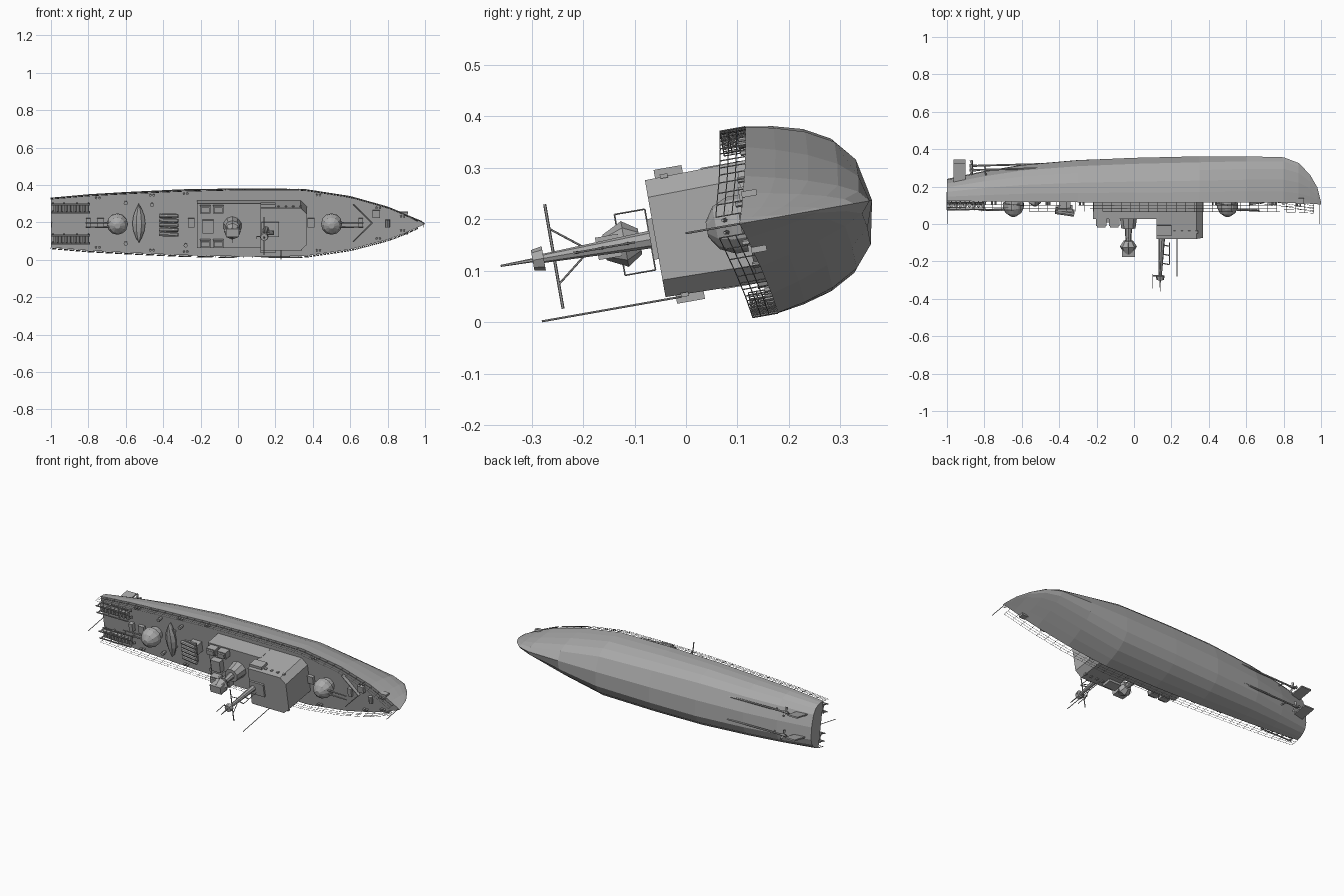
import bpy, bmesh, math
from mathutils import Matrix, Vector

cube = bpy.data.objects.get("Cube")
if cube:
    bpy.data.objects.remove(cube)

grey = bpy.data.materials.new("ship grey")
grey.use_nodes = True
COLOUR = (0.4, 0.4, 0.4, 1)
grey.diffuse_color = COLOUR
grey.node_tree.nodes["Principled BSDF"].inputs["Base Color"].default_value = COLOUR

# The ship lies on its side: parts are built upright (x bow, y port, z up) and tipped over
TIP = Matrix.Translation((0, 0.147, 0.199)) @ Matrix.Rotation(math.radians(100), 4, 'X')


def finish(name, bm):
    bmesh.ops.recalc_face_normals(bm, faces=bm.faces)
    mesh = bpy.data.meshes.new(name)
    bm.to_mesh(mesh)
    bm.free()
    mesh.materials.append(grey)
    ob = bpy.data.objects.new(name, mesh)
    ob.matrix_world = TIP
    bpy.context.collection.objects.link(ob)
    return ob


def box(bm, x0, x1, y0, y1, z0, z1):
    m = Matrix.Translation(((x0 + x1) / 2, (y0 + y1) / 2, (z0 + z1) / 2))
    m = m @ Matrix.Diagonal((x1 - x0, y1 - y0, z1 - z0, 1))
    bmesh.ops.create_cube(bm, size=1, matrix=m)


def tube(bm, p, q, r1, r2=None, n=6):
    p, q = Vector(p), Vector(q)
    d = q - p
    m = Matrix.Translation((p + q) / 2) @ d.to_track_quat('Z', 'Y').to_matrix().to_4x4()
    bmesh.ops.create_cone(bm, cap_ends=True, segments=n, radius1=r1,
                          radius2=r1 if r2 is None else r2, depth=d.length, matrix=m)


def loft(bm, rings):
    rows = [[bm.verts.new(p) for p in r] for r in rings]
    for a, b in zip(rows, rows[1:]):
        for i in range(len(a)):
            j = (i + 1) % len(a)
            bm.faces.new((a[i], a[j], b[j], b[i]))
    bm.faces.new(rows[0])
    bm.faces.new(rows[-1])


def prism(bm, outline, z0, z1, shrink=1):
    loft(bm, [[(x, y, z0) for x, y in outline], [(x, y * shrink, z1) for x, y in outline]])


# Hull stations: x, half width, keel height, deck height, bow sharpness
STATIONS = [(-1, .135, -.09, 0, 0), (-.8, .152, -.135, 0, 0), (-.6, .163, -.17, 0, 0),
            (-.3, .177, -.197, 0, 0), (0, .184, -.21, 0, .1), (.35, .183, -.218, 0, .2),
            (.6, .145, -.218, .006, .5), (.8, .09, -.213, .018, .8), (.88, .058, -.182, .027, .9),
            (.94, .03, -.12, .034, 1), (.98, .011, -.05, .04, 1), (1, .001, .03, .044, 1)]
SECTION = [(1, 0), (.97, .25), (.9, .52), (.76, .76), (.53, .92), (0, 1)]


def edge(x):
    for a, b in zip(STATIONS, STATIONS[1:]):
        if x <= b[0]:
            t = (x - a[0]) / (b[0] - a[0])
            return a[1] + t * (b[1] - a[1]), a[3] + t * (b[3] - a[3])
    return 0, STATIONS[-1][3]


bm = bmesh.new()
rings = []
for x, w, keel, deck, sharp in STATIONS:
    half = [(w * (f * (1 - sharp) + (1 - d) ** .7 * sharp), deck + (keel - deck) * d)
            for f, d in SECTION]
    rings.append([(x, y, z) for y, z in half] + [(x, -y, z) for y, z in half[-2::-1]])
loft(bm, rings)
finish("hull", bm)

# Rudders, shafts and propellers
bm = bmesh.new()
for s in (-1, 1):
    y = s * .065
    box(bm, -.965, -.9, y - .004, y + .004, -.19, -.07)
    tube(bm, (-.87, y, -.155), (-.5, y, -.165), .005)
    tube(bm, (-.88, y, -.155), (-.84, y, -.155), .009, .006)
    tube(bm, (-.8, y, -.155), (-.78, y, -.1), .004)
    for k in range(3):
        a = k * math.tau / 3
        tube(bm, (-.865, y, -.155), (-.87, y + .03 * math.cos(a), -.155 + .03 * math.sin(a)),
             .004, .009, 4)
finish("rudders_and_propellers", bm)

# Deck railings with stanchions
bm = bmesh.new()
xs = [-1 + i * 1.96 / 40 for i in range(41)]
for s in (-1, 1):
    for i, x in enumerate(xs):
        w, d = edge(x)
        tube(bm, (x, s * w, d), (x, s * w, d + .05), .0012, n=4)
        if i < 40:
            w2, d2 = edge(xs[i + 1])
            for h in (.018, .034, .05):
                tube(bm, (x, s * w, d + h), (xs[i + 1], s * w2, d2 + h), .001, n=4)
finish("railings", bm)

# Flagstaffs and whip aerials
bm = bmesh.new()
tube(bm, (-.995, 0, 0), (-.995, 0, .15), .002)
tube(bm, (.99, 0, .04), (.99, 0, .15), .002)
tube(bm, (.23, -.12, .18), (.23, -.12, .455), .002)
finish("staffs", bm)

# Deckhouse and bridge
bm = bmesh.new()
box(bm, -.22, .13, -.12, .12, -.01, .1)
finish("deckhouse", bm)
bm = bmesh.new()
half = [(.12, .12), (.335, .12), (.37, .085)]
prism(bm, half + [(x, -y) for x, y in half[::-1]], -.01, .21, .96)
finish("bridge", bm)
bm = bmesh.new()
box(bm, .125, .22, -.04, .04, .21, .22)
for s in (-1, 1):
    box(bm, .12, .2, s * .12 - .012, s * .12 + .012, .135, .19)
    for x in (.17, .21, .25, .29, .33):
        box(bm, x, x + .012, s * .117 - .004, s * .117 + .004, .165, .18)
finish("bridge_fittings", bm)

# Lockers on the deckhouse roof
bm = bmesh.new()
for x in (-.175, -.105):
    for s in (-1, 1):
        box(bm, x - .028, x + .028, s * .093 - .02, s * .093 + .02, .1, .14)
        box(bm, x - .022, x + .022, s * .093 - .014, s * .093 + .014, .14, .15)
box(bm, -.19, -.13, -.035, .035, .1, .135)
finish("roof_lockers", bm)

# Mast with yard, braces and radar head
bm = bmesh.new()
tube(bm, (.15, 0, .2), (.14, 0, .43), .018, .009, 8)
tube(bm, (.14, 0, .43), (.14, 0, .452), .024, .02, 8)
tube(bm, (.14, 0, .45), (.14, 0, .515), .004, .002)
tube(bm, (.14, -.103, .41), (.14, .103, .41), .003)
tube(bm, (.1, 0, .42), (.1, 0, .5), .002)
tube(bm, (.1, 0, .43), (.14, 0, .43), .003)
for s in (-1, 1):
    tube(bm, (.14, 0, .34), (.14, s * .055, .41), .002)
for z in (.26, .31, .36):
    tube(bm, (.14, 0, z), (.19, 0, z + .01), .003)
tube(bm, (.19, 0, .25), (.19, 0, .37), .002)
finish("mast", bm)

# Gun director on its pedestal
bm = bmesh.new()
tube(bm, (-.03, 0, .1), (-.03, 0, .17), .05, .04, 10)
tube(bm, (-.03, 0, .17), (-.03, 0, .24), .02, .015, 8)
tube(bm, (-.03, 0, .24), (-.03, 0, .27), .025, .045, 8)
tube(bm, (-.03, 0, .27), (-.03, 0, .31), .045, .025, 8)
box(bm, -.065, .005, -.022, .022, .28, .325)
for s in (-1, 1):
    tube(bm, (-.03, s * .06, .22), (-.03, s * .06, .28), .0015, n=4)
for z in (.22, .28):
    tube(bm, (-.03, -.06, z), (-.03, .06, z), .0015, n=4)
finish("gun_director", bm)


# Gun turrets fore and aft
def turret(name, x, aim):
    bm = bmesh.new()
    tube(bm, (x, 0, -.005), (x, 0, .035), .04, .045, 12)
    tube(bm, (x, 0, .035), (x, 0, .06), .056, .056, 12)
    tube(bm, (x, 0, .06), (x, 0, .09), .056, .042, 12)
    tube(bm, (x, 0, .09), (x, 0, .108), .042, .015, 12)
    for y in (-.012, .012):
        tube(bm, (x + aim * .04, y, .07), (x + aim * .17, y, .075), .005, .003)
    box(bm, x + aim * .155 - .012, x + aim * .155 + .012, -.025, .025, -.005, .025)
    finish(name, bm)


turret("forward_turret", .5, 1)
turret("aft_turret", -.645, -1)

# Small boat stowed athwartships on two chocks
bm = bmesh.new()
rings = []
for t in (-1, -.75, -.4, 0, .4, .75, 1):
    w = .034 * (1.02 - abs(t) ** 2)
    rings.append([(-.53 + a * w, t * .105, .02 + b * (.015 + .3 * w))
                  for a, b in ((-1, .4), (-.6, -.6), (.6, -.6), (1, .4), (.4, 1), (-.4, 1))])
loft(bm, rings)
for y in (-.05, .05):
    box(bm, -.55, -.51, y - .005, y + .005, -.005, .02)
finish("small_boat", bm)

# Tube launcher rack
bm = bmesh.new()
box(bm, -.4, -.34, -.03, .03, -.005, .06)
for k in range(5):
    y = (k - 2) * .025
    tube(bm, (-.42, y, .075), (-.32, y, .09), .011, n=8)
box(bm, -.41, -.33, -.06, .06, .058, .068)
finish("launcher_rack", bm)

# Stern racks with rollers
bm = bmesh.new()
for s in (-1, 1):
    for y in (.062, .106):
        for z in (.012, .05):
            box(bm, -1, -.79, s * y - .003, s * y + .003, z, z + .005)
        for x in (-.99, -.93, -.86, -.8):
            box(bm, x - .003, x + .003, s * y - .003, s * y + .003, -.002, .055)
    for k in range(8):
        x = -.975 + k * .024
        tube(bm, (x, s * .064, .03), (x, s * .104, .03), .011, n=8)
finish("stern_racks", bm)

# Breakwater ahead of the forward turret
bm = bmesh.new()
for s in (-1, 1):
    prism(bm, [(.72, 0), (.62, s * .1), (.615, s * .1), (.713, 0)], 0, .03)
finish("breakwater", bm)

# Bollards, winch, anchors, hatches and vents
bm = bmesh.new()
for s in (-1, 1):
    for x in (-.75, -.46, -.28, .43, .75, .88):
        w, d = edge(x)
        for dx in (-.009, .009):
            tube(bm, (x + dx, s * (w - .02), d - .003), (x + dx, s * (w - .02), d + .018), .006)
    box(bm, .87, .91, s * .055 - .006, s * .055 + .006, 0, .03)
for x in (-.735, -.25, .39):
    box(bm, x - .018, x + .018, -.024, .024, -.003, .018)
box(bm, .72, .76, .03, .07, 0, .035)
tube(bm, (.8, -.02, .03), (.8, .02, .03), .012, n=8)
for x, y in ((-.6, .11), (-.6, -.11), (-.46, .1), (-.28, -.12)):
    tube(bm, (x, y, 0), (x, y, .03), .008, .011, 8)
finish("deck_fittings", bm)
